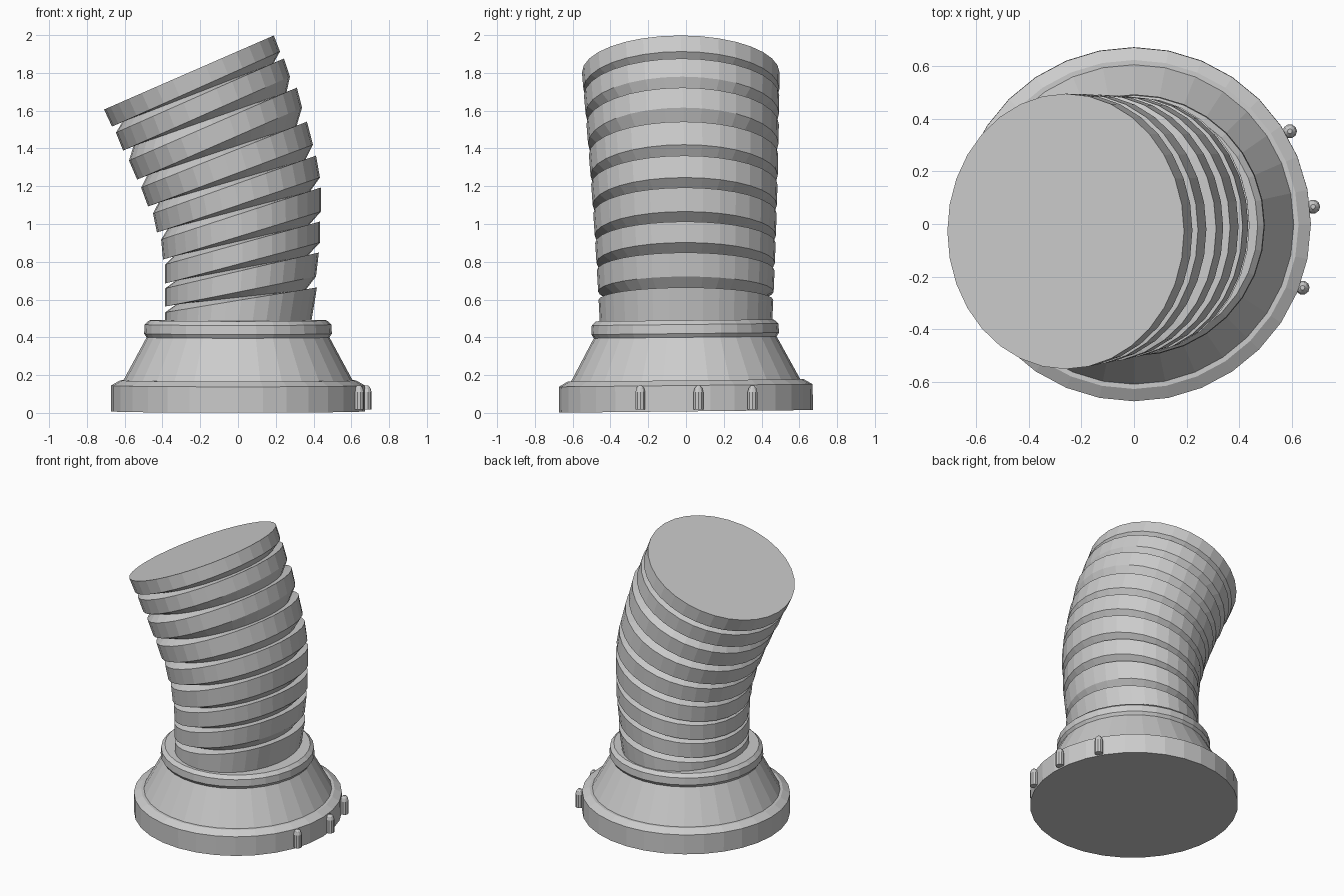
import bpy, bmesh, math
from mathutils import Vector, Matrix

if "Cube" in bpy.data.objects:
    bpy.data.objects.remove(bpy.data.objects["Cube"])

SIDES = 32


def finish(name, bm):
    bmesh.ops.recalc_face_normals(bm, faces=bm.faces)
    me = bpy.data.meshes.new(name)
    bm.to_mesh(me)
    bm.free()
    ob = bpy.data.objects.new(name, me)
    bpy.context.collection.objects.link(ob)
    return ob


def loft(name, loops):
    """Skin closed loops of points and cap both ends."""
    bm = bmesh.new()
    rows = [[bm.verts.new(p) for p in loop] for loop in loops]
    n = len(rows[0])
    for a, b in zip(rows, rows[1:]):
        for i in range(n):
            j = (i + 1) % n
            bm.faces.new((a[i], a[j], b[j], b[i]))
    bm.faces.new(rows[0][::-1])
    bm.faces.new(rows[-1])
    return finish(name, bm)


def circle(r, z, n=SIDES, cx=0, cy=0):
    return [Vector((cx + r * math.cos(2 * math.pi * i / n),
                    cy + r * math.sin(2 * math.pi * i / n), z)) for i in range(n)]


def tilted(left, right, inset=0.0):
    """Ellipse whose x-z diameter runs from left to right."""
    l, r = Vector((left[0], 0, left[1])), Vector((right[0], 0, right[1]))
    mid, half = (l + r) / 2, (r - l) / 2
    t = min(max((mid.z - 0.45) / 1.35, 0), 1)
    ry = 0.455 + 0.068 * t - inset
    mid.y = -0.028 * t * t
    return [mid + half * math.cos(a) + Vector((0, ry * math.sin(a), 0))
            for a in (2 * math.pi * i / SIDES for i in range(SIDES))]


# Base: rim, flared cone and collar, leaning very slightly
profile = [(0.672, 0.008), (0.672, 0.145), (0.625, 0.172), (0.607, 0.172),
           (0.484, 0.400), (0.497, 0.420), (0.494, 0.468), (0.470, 0.490)]
base = loft("flared_base", [circle(r, z) for r, z in profile])
base.data.transform(Matrix.Rotation(math.radians(0.6), 4, 'X'))

# Bent ribbed neck: (left top, left bottom, right top, right bottom) of each rib
ribs = [
    ((-.709, 1.606), (-.667, 1.516), (.190, 1.998), (.222, 1.913)),
    ((-.646, 1.484), (-.608, 1.389), (.243, 1.876), (.275, 1.780)),
    ((-.577, 1.336), (-.534, 1.235), (.312, 1.722), (.339, 1.616)),
    ((-.513, 1.193), (-.476, 1.093), (.365, 1.542), (.397, 1.420)),
    ((-.450, 1.056), (-.429, .955), (.413, 1.362), (.434, 1.246)),
    ((-.407, .918), (-.397, .812), (.439, 1.193), (.439, 1.066)),
    ((-.386, .786), (-.386, .685), (.434, 1.013), (.434, .902)),
    ((-.386, .659), (-.386, .563), (.428, .849), (.413, .722)),
    ((-.386, .532), (-.386, .460), (.418, .664), (.386, .470)),
]
loops = []
for k, (lt, lb, rt, rb) in enumerate(ribs):
    loops += [tilted(lt, rt), tilted(lb, rb)]
    if k + 1 < len(ribs):
        # V groove: its floor hugs the rib above on the left, the one below on the right
        inward = (Vector(rb) - Vector(lb)).normalized() * 0.06
        loops.append(tilted(Vector(lb) + inward, Vector(ribs[k + 1][2]) - inward, 0.055))
loft("ribbed_neck", loops)

# Three small round-tipped pegs on the rim
for i, (x, y) in enumerate([(0.592, 0.352), (0.680, 0.066), (0.640, -0.242)]):
    pts = [(0.027, 0.018), (0.027, 0.110), (0.021, 0.132), (0.009, 0.145)]
    loft(f"rim_peg_{i + 1}", [circle(r, z, 10, x, y) for r, z in pts])
